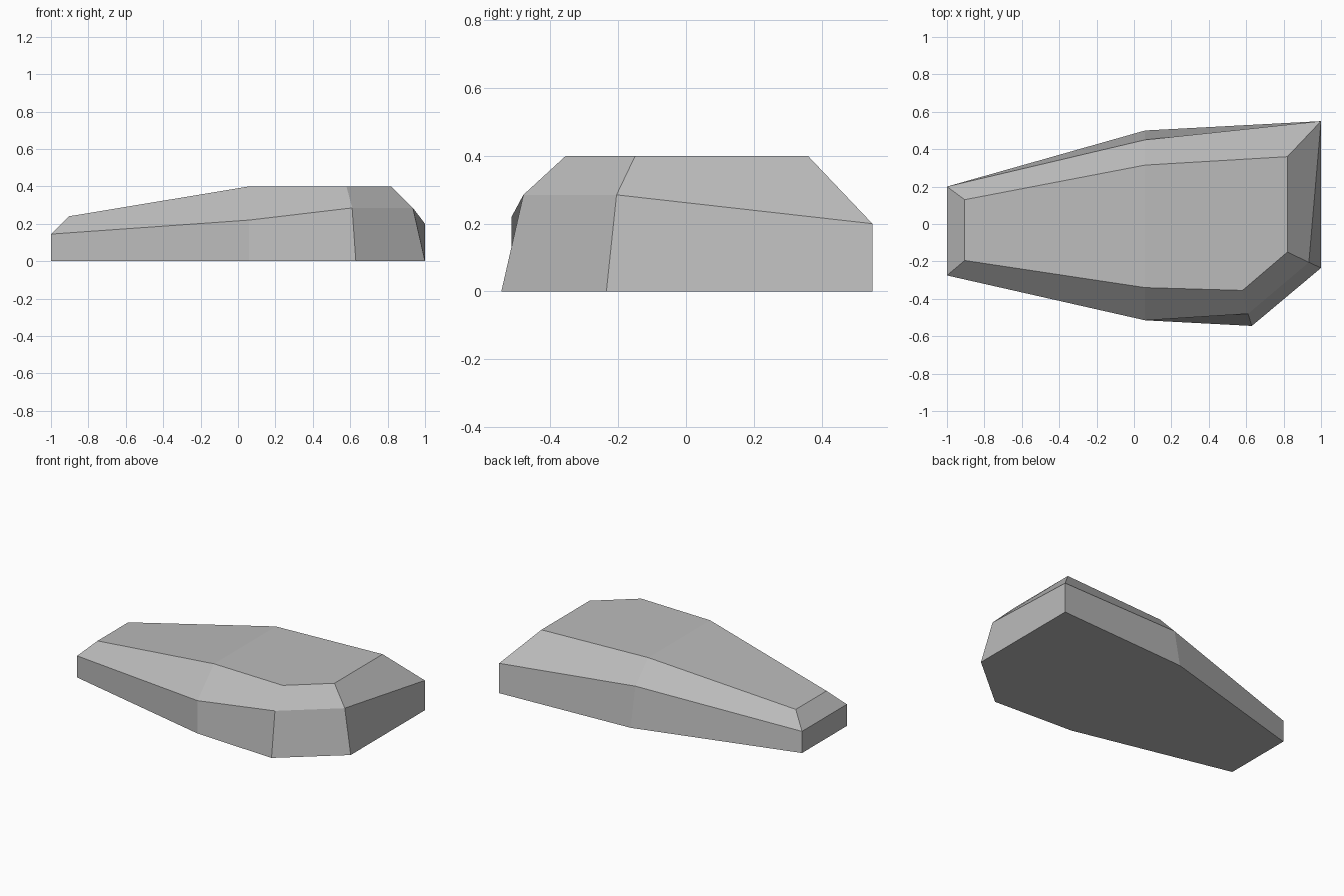
import bpy
import bmesh

cube = bpy.data.objects.get("Cube")
if cube:
    bpy.data.objects.remove(cube, do_unlink=True)

# Single stone colour
stone = bpy.data.materials.new("stone_grey")
stone.use_nodes = True
grey = (0.5, 0.5, 0.5, 1)
stone.diffuse_color = grey
bsdf = next(n for n in stone.node_tree.nodes if n.type == "BSDF_PRINCIPLED")
bsdf.inputs["Base Color"].default_value = grey
bsdf.inputs["Roughness"].default_value = 0.9

# Outlines of the rock, counter-clockwise from the narrow back corner
base = [(-1, .2, 0), (-1, -.275, 0), (.06, -.515, 0), (.63, -.545, 0),
        (1, -.235, 0), (1, .55, 0), (.06, .5, 0)]
shoulder = [(-1, .2, .145), (-1, -.275, .145), (.06, -.515, .22), (.61, -.48, .285),
            (.935, -.205, .285), (1, .55, .2), (.06, .45, .26)]
crown = [(-.905, .13, .24), (-.905, -.195, .24), (.06, -.34, .4), (.58, -.355, .4),
         (.82, -.15, .4), (.82, .36, .4), (.06, .315, .4)]

# Loft the outlines into a faceted slab
bm = bmesh.new()
rings = [[bm.verts.new(p) for p in ring] for ring in (base, shoulder, crown)]
for low, high in zip(rings, rings[1:]):
    for i in range(len(low)):
        j = (i + 1) % len(low)
        bm.faces.new((low[i], low[j], high[j], high[i]))

# Flat underside, then the sloping and level halves of the top
bm.faces.new(rings[0][::-1])
top = rings[2]
bm.faces.new((top[0], top[1], top[2], top[6]))
bm.faces.new(top[2:])
bmesh.ops.recalc_face_normals(bm, faces=bm.faces)

mesh = bpy.data.meshes.new("flat_rock")
bm.to_mesh(mesh)
bm.free()
mesh.materials.append(stone)
bpy.context.collection.objects.link(bpy.data.objects.new("flat_rock", mesh))
